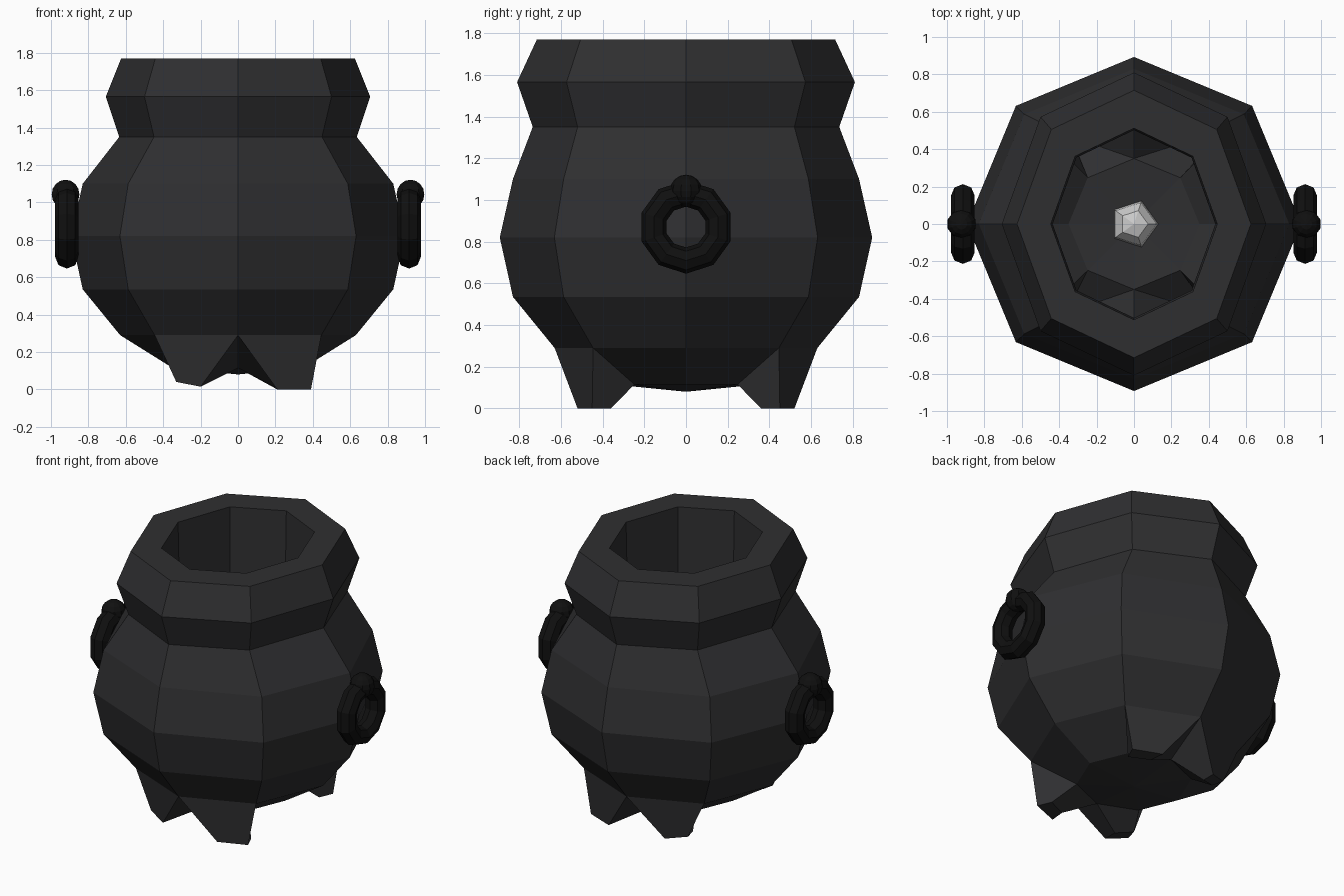
import bpy, bmesh
from math import pi, cos, sin, radians
from mathutils import Matrix

if "Cube" in bpy.data.objects:
    bpy.data.objects.remove(bpy.data.objects["Cube"])


def material(name, value):
    m = bpy.data.materials.new(name)
    m.diffuse_color = (*value, 1)
    m.use_nodes = True
    m.node_tree.nodes["Principled BSDF"].inputs["Base Color"].default_value = m.diffuse_color
    return m


def finish(name, bm, mat=None):
    mesh = bpy.data.meshes.new(name)
    bm.to_mesh(mesh)
    bm.free()
    obj = bpy.data.objects.new(name, mesh)
    bpy.context.collection.objects.link(obj)
    if mat:
        mesh.materials.append(mat)
    return obj


def rings(bm, rows, sides):
    """One vertex ring per (x radius, y radius, z) row."""
    return [[bm.verts.new((rx * cos(2 * pi * k / sides), ry * sin(2 * pi * k / sides), z))
             for k in range(sides)] for rx, ry, z in rows]


def bridge(bm, a, b, skip=()):
    n = len(a)
    for k in range(n):
        if k not in skip:
            j = (k + 1) % n
            bm.faces.new((a[k], a[j], b[j], b[k]))


iron = material("iron", (0.028, 0.028, 0.03))
dark_iron = material("dark_iron", (0.005, 0.005, 0.005))

# Pot: octagonal bowl, oval neck, flat rim and inner neck wall
profile = [(.35, .35, .115), (.63, .63, .29), (.83, .83, .535), (.893, .893, .82),
           (.83, .83, 1.10), (.635, .735, 1.35), (.707, .81, 1.565),
           (.625, .715, 1.77), (.445, .512, 1.77), (.435, .502, 1.33)]
leg_faces = (1, 2, 5, 6)
bm = bmesh.new()
loops = rings(bm, profile, 8)
for i in range(len(loops) - 1):
    bridge(bm, loops[i], loops[i + 1], leg_faces if i == 0 else ())
centre = bm.verts.new((0, 0, .08))
for k in range(8):
    bm.faces.new((centre, loops[0][(k + 1) % 8], loops[0][k]))

# Legs: the four front and back bottom faces pulled down to small feet
tips = {  # side: (inner axis, inner diagonal, outer axis, outer diagonal)
    1: ((.22, .42, 0), (.35, .36, 0), (.21, .52, 0), (.39, .45, 0)),
    -1: ((.20, .42, .015), (.31, .37, .04), (.20, .51, .015), (.33, .45, .04)),
}
for k in leg_faces:
    j = (k + 1) % 8
    top = [loops[0][k], loops[0][j], loops[1][j], loops[1][k]]
    sx = 1 if sum(v.co.x for v in top) > 0 else -1
    sy = 1 if sum(v.co.y for v in top) > 0 else -1
    foot = []
    for n, v in enumerate(top):
        x, y, z = tips[sx][2 * (n > 1) + (abs(v.co.x) > .01)]
        foot.append(bm.verts.new((sx * x, sy * y, z)))
    bridge(bm, top, foot)
    bm.faces.new(foot)
bmesh.ops.recalc_face_normals(bm, faces=[f for f in bm.faces])
finish("cauldron_pot", bm, iron)

# Handles: ten-sided hanging ring with a round mount on each side
for side, label in ((1, "right"), (-1, "left")):
    bm = bmesh.new()
    n, m, R, r = 10, 8, .161, .063
    tube = [[bm.verts.new((side * .915 + r * sin(2 * pi * b / m),
                           (R + r * cos(2 * pi * b / m)) * cos(pi / 2 + 2 * pi * a / n),
                           .87 + (R + r * cos(2 * pi * b / m)) * sin(pi / 2 + 2 * pi * a / n)))
             for b in range(m)] for a in range(n)]
    for a in range(n):
        bridge(bm, tube[a], tube[(a + 1) % n])
    bmesh.ops.recalc_face_normals(bm, faces=bm.faces[:])
    finish(f"{label}_handle_ring", bm, dark_iron)

    bm = bmesh.new()
    bmesh.ops.create_uvsphere(bm, u_segments=10, v_segments=8, radius=.078,
                              matrix=Matrix.Translation((side * .922, 0, 1.043)))
    finish(f"{label}_handle_mount", bm, dark_iron)

# Pale five-sided stone lying on the floor of the pot
bm = bmesh.new()
stone = rings(bm, [(.13, .13, .10), (.12, .12, .16), (.075, .075, .21)], 5)
bridge(bm, stone[0], stone[1])
bridge(bm, stone[1], stone[2])
peak = bm.verts.new((0, 0, .23))
for k in range(5):
    bm.faces.new((stone[2][k], stone[2][(k + 1) % 5], peak))
bm.faces.new(stone[0][::-1])
finish("inner_stone", bm)
